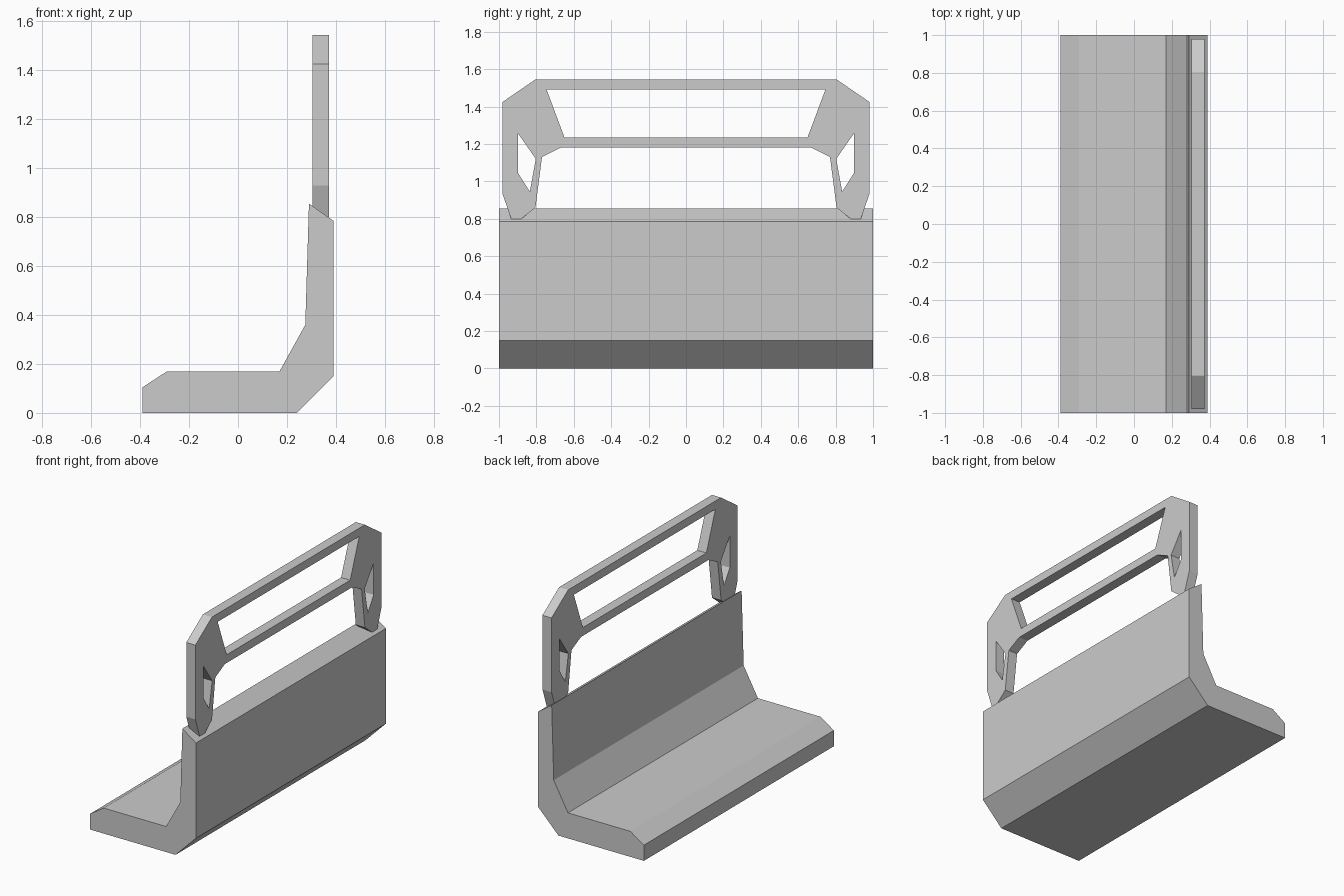
import bpy, bmesh
from mathutils import Vector

if "Cube" in bpy.data.objects:
    bpy.data.objects.remove(bpy.data.objects["Cube"])


def plate(name, loops, to_3d, push):
    """Fill closed 2D loops (outline first, then holes) and extrude by push."""
    bm = bmesh.new()
    edges = []
    for loop in loops:
        vs = [bm.verts.new(to_3d(a, b)) for a, b in loop]
        edges += [bm.edges.new((vs[i - 1], vs[i])) for i in range(len(vs))]
    bmesh.ops.triangle_fill(bm, use_beauty=True, edges=edges)
    res = bmesh.ops.extrude_face_region(bm, geom=bm.faces[:], use_keep_orig=True)
    moved = [g for g in res["geom"] if isinstance(g, bmesh.types.BMVert)]
    bmesh.ops.translate(bm, vec=Vector(push), verts=moved)
    bmesh.ops.recalc_face_normals(bm, faces=bm.faces[:])
    me = bpy.data.meshes.new(name)
    bm.to_mesh(me)
    bm.free()
    ob = bpy.data.objects.new(name, me)
    bpy.context.collection.objects.link(ob)
    return ob


def mirrored(half):
    return half + [(-y, z) for y, z in reversed(half)]


# L-shaped barrier base: x-z profile swept along y
base = [(-0.39, 0), (0.24, 0), (0.39, 0.15), (0.39, 0.785), (0.29, 0.855),
        (0.275, 0.36), (0.17, 0.17), (-0.29, 0.17), (-0.39, 0.105)]
plate("barrier_base", [base], lambda x, z: (x, -1, z), (0, 2, 0))

# Railing on top of the wall: y-z outline with one wide and two side openings
outline = mirrored([(0.805, 1.545), (0.98, 1.425), (0.98, 0.93), (0.935, 0.80),
                    (0.88, 0.80), (0.805, 0.86), (0.77, 1.13), (0.67, 1.18)])
window = mirrored([(0.745, 1.49), (0.65, 1.235)])
slot = [(0.897, 1.255), (0.897, 1.043), (0.835, 0.945), (0.803, 1.12)]
slot_mirror = [(-y, z) for y, z in slot]
plate("top_railing", [outline, window, slot, slot_mirror],
      lambda y, z: (0.305, y, z), (0.067, 0, 0))
